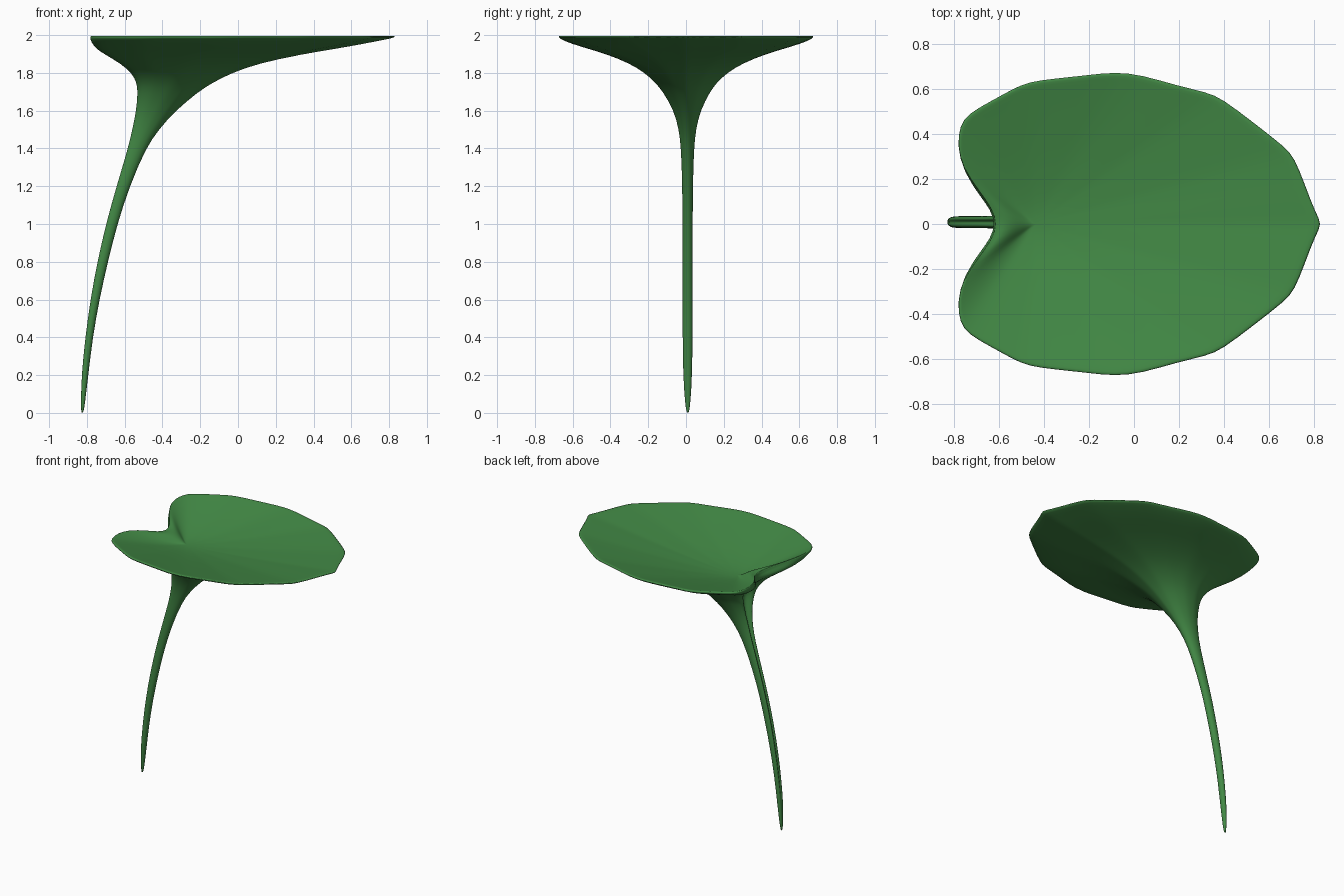
import bpy, bmesh, math
from mathutils import Vector

if "Cube" in bpy.data.objects:
    bpy.data.objects.remove(bpy.data.objects["Cube"])

green = bpy.data.materials.new("leaf green")
green.diffuse_color = (0.055, 0.25, 0.06, 1)
green.use_nodes = True
green.node_tree.nodes["Principled BSDF"].inputs["Base Color"].default_value = green.diffuse_color

# Half outline of the leaf, tip to notch, mirrored into a closed loop
half = [(.848, 0), (.817, .05), (.772, .17), (.722, .30), (.68, .345), (.545, .45), (.395, .565),
        (.33, .59), (.19, .622), (.04, .668), (-.08, .682), (-.2, .668), (-.35, .652), (-.47, .638),
        (-.54, .605), (-.63, .555), (-.74, .495), (-.778, .44), (-.788, .35), (-.765, .25),
        (-.695, .15), (-.635, .07), (-.613, 0)]
outline = half + [(x, -y) for x, y in half[-2:0:-1]]
N = len(outline)

# Cross-sections from stem foot to rim: z, left x, right x, half width in y
sections = [(.005, -.83, -.818, .007), (.05, -.833, -.81, .014), (.2, -.832, -.793, .024),
            (.4, -.813, -.769, .026), (.6, -.787, -.734, .027), (.8, -.751, -.689, .027),
            (1.0, -.706, -.639, .027), (1.2, -.651, -.574, .028), (1.4, -.593, -.489, .034),
            (1.5, -.575, -.42, .045), (1.6, -.56, -.33, .07), (1.7, -.557, -.21, .125),
            (1.75, -.565, -.13, .165), (1.8, -.59, -.03, .22), (1.85, -.64, .11, .3),
            (1.9, -.71, .35, .425), (1.93, -.755, .54, .53), (1.955, -.775, .68, .612),
            (1.975, -.785, .78, .66), (1.988, -.788, .848, .682)]


def notch(i):
    """1 at the notch, fading to 0 on the two lobes."""
    x, y = outline[i]
    return math.exp(-(y / .17) ** 2) if x < -.5 else 0


bm = bmesh.new()
rings = []

# Grooved stem flaring into the underside of the leaf
for z, left, right, w in sections:
    cx, rx = (left + right) / 2, (right - left) / 2
    t = min(1, w / .682)
    m = min(1, t * 1.8)                     # round stem -> leaf outline
    cy = .01 * (1 - min(1, t * 4))
    ring = []
    for i, (ox, oy) in enumerate(outline):
        a = 2 * math.pi * i / N
        groove = .45 * math.exp(-((a - math.pi) / .4) ** 2) * min(1, z / .3)
        u = (1 - m) * (math.cos(a) + groove) + m * (ox - .03) / .818
        v = (1 - m) * math.sin(a) + m * oy / .682
        ring.append(bm.verts.new((cx + rx * u, cy + w * v, z - .08 * t * notch(i))))
    rings.append(ring)

# Rounded bowl on top, sinking towards the stem
hub = Vector((-.44, 0))
DIP = .17


def bowl(f):
    return 2.001 - DIP * (1.03 - math.sqrt(f * f + .06))


for f in (.99, .96, .9, .8, .65, .5, .35, .2, .1):
    ring = []
    for i, p in enumerate(outline):
        q = hub + (Vector(p) - hub) * f
        n = notch(i)
        z = bowl(f) * (1 - n) + (bowl(f) * .4 + 1.92 * .6) * n
        if f < .9:                          # blend the notch into the bowl
            k = f / .9
            z = bowl(f) * (1 - k * k) + z * k * k
        ring.append(bm.verts.new((q.x, q.y, min(z, 2.0) - .02 * f * f * n)))
    rings.append(ring)

# Skin the rings and close both ends
for a, b in zip(rings, rings[1:]):
    for i in range(N):
        j = (i + 1) % N
        bm.faces.new((a[i], a[j], b[j], b[i]))
foot = bm.verts.new((-.825, .01, 0))
centre = bm.verts.new((hub.x, hub.y, bowl(0)))
for i in range(N):
    j = (i + 1) % N
    bm.faces.new((foot, rings[0][j], rings[0][i]))
    bm.faces.new((centre, rings[-1][i], rings[-1][j]))
bmesh.ops.recalc_face_normals(bm, faces=bm.faces)
for f in bm.faces:
    f.smooth = True

mesh = bpy.data.meshes.new("lily_leaf_and_stem")
bm.to_mesh(mesh)
bm.free()
mesh.materials.append(green)
leaf = bpy.data.objects.new("lily_leaf_and_stem", mesh)
bpy.context.collection.objects.link(leaf)
sub = leaf.modifiers.new("smooth", 'SUBSURF')
sub.levels = sub.render_levels = 1
